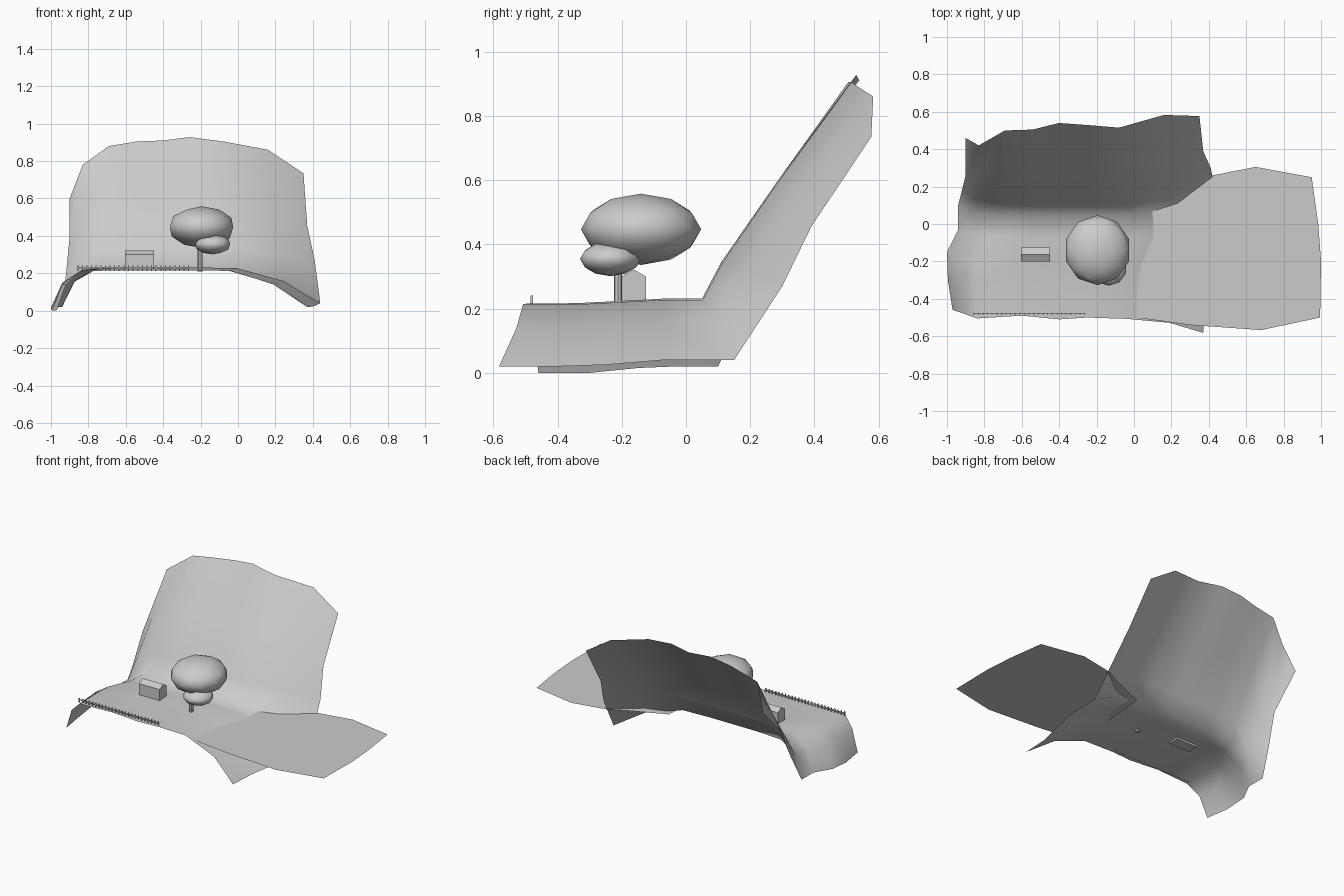
import bpy, bmesh
from mathutils import Vector

if "Cube" in bpy.data.objects:
    bpy.data.objects.remove(bpy.data.objects["Cube"])


def make(name, verts, faces, smooth=False):
    me = bpy.data.meshes.new(name)
    me.from_pydata([tuple(v) for v in verts], [], faces)
    bm = bmesh.new()
    bm.from_mesh(me)
    bmesh.ops.recalc_face_normals(bm, faces=bm.faces)
    # open sheets face upward
    if any(e.is_boundary for e in bm.edges) and sum(f.normal.z * f.calc_area() for f in bm.faces) < 0:
        bmesh.ops.reverse_faces(bm, faces=bm.faces)
    bm.to_mesh(me)
    bm.free()
    if smooth:
        for p in me.polygons:
            p.use_smooth = True
    ob = bpy.data.objects.new(name, me)
    bpy.context.collection.objects.link(ob)
    return ob


def box(name, lo, hi):
    v = [(x, y, z) for z in (lo[2], hi[2]) for y in (lo[1], hi[1]) for x in (lo[0], hi[0])]
    return make(name, v, [(0, 1, 3, 2), (4, 5, 7, 6), (0, 1, 5, 4), (2, 3, 7, 6), (0, 2, 6, 4), (1, 3, 7, 5)])


# terrain: four rims plus a crest profile (y, z) for the inner columns
left = [(-.97, -.46, 0), (-.995, -.3, 0), (-1, -.15, .015), (-.94, -.03, .02),
        (-.94, .1, .02), (-.92, .18, .19), (-.9, .26, .4), (-.9, .46, .6)]
right = [(.37, -.582, .02), (.38, -.4, .02), (.41, -.25, .025), (.44, -.07, .04),
         (.44, .15, .04), (.41, .3, .27), (.37, .39, .455), (.35, .577, .735)]
front = [left[0], (-.92, -.475, .14), (-.84, -.505, .215), (-.6, -.49, .215), (-.4, -.51, .215),
         (-.25, -.5, .215), (-.04, -.507, .215), (.19, -.528, .14), right[0]]
back = [left[7], (-.83, .42, .78), (-.69, .5, .88), (-.54, .505, .905), (-.4, .54, .91),
        (-.26, .53, .928), (-.08, .515, .905), (.16, .583, .86), right[7]]
crest = [(-.5, .215), (-.34, .217), (-.2, .224), (-.07, .231), (.05, .231), (.11, .345), (.28, .59), (.5, .91)]
weight = [0, .64, .97, 1, 1, 1, .98, .62, 0]


def frac(rim, c):
    return (rim[c][0] - rim[0][0]) / (rim[8][0] - rim[0][0])


verts = []
for r in range(8):
    for c in range(9):
        if r in (0, 7):
            verts.append((front if r == 0 else back)[c])
            continue
        s = r / 7
        t = frac(front, c) * (1 - s) + frac(back, c) * s
        edge = Vector(left[r] if c < 4 else right[r])
        w = weight[c]
        verts.append((left[r][0] + (right[r][0] - left[r][0]) * t,
                      edge.y + (crest[r][0] - edge.y) * w,
                      edge.z + (crest[r][1] - edge.z) * w))
quads = [(r * 9 + c, r * 9 + c + 1, r * 9 + c + 10, r * 9 + c + 9) for r in range(7) for c in range(8)]
make("terrain", verts, quads, True)

# flat water sheet
shore = [(.01, -.5), (.3, -.54), (.68, -.567), (.995, -.5), (1, -.2), (.985, 0),
         (.95, .25), (.65, .305), (.42, .26), (.3, .2), (.06, .1)]
make("water", [(x, y, .197) for x, y in shore], [tuple(range(len(shore)))])

# house with gable roof
gable = [(-.2, .215), (-.125, .215), (-.125, .3), (-.162, .322), (-.2, .3)]
hv = [(x, y, z) for x in (-.605, -.45) for y, z in gable]
hf = [tuple(range(5)), tuple(range(5, 10))] + [(i, (i + 1) % 5, (i + 1) % 5 + 5, i + 5) for i in range(5)]
make("house", hv, hf)

# fence: rail and posts
box("fence_rail", (-.86, -.482, .226), (-.26, -.478, .232))
for i in range(25):
    x = -.857 + i * .0247
    box("fence_post", (x - .003, -.484, .212), (x + .003, -.477, .241))

# tree
bpy.ops.mesh.primitive_cylinder_add(vertices=8, radius=.013, depth=.19, location=(-.203, -.212, .305))
bpy.context.object.name = "tree_trunk"
bpy.ops.object.shade_smooth_by_angle()
for name, loc, size in (("tree_crown", (-.195, -.14, .447), (.178, .187, .111)),
                        ("tree_lower_crown", (-.135, -.235, .355), (.097, .095, .054))):
    bpy.ops.mesh.primitive_ico_sphere_add(subdivisions=2, radius=1, location=loc)
    ob = bpy.context.object
    ob.name = name
    ob.scale = size
    bpy.ops.object.shade_smooth()
